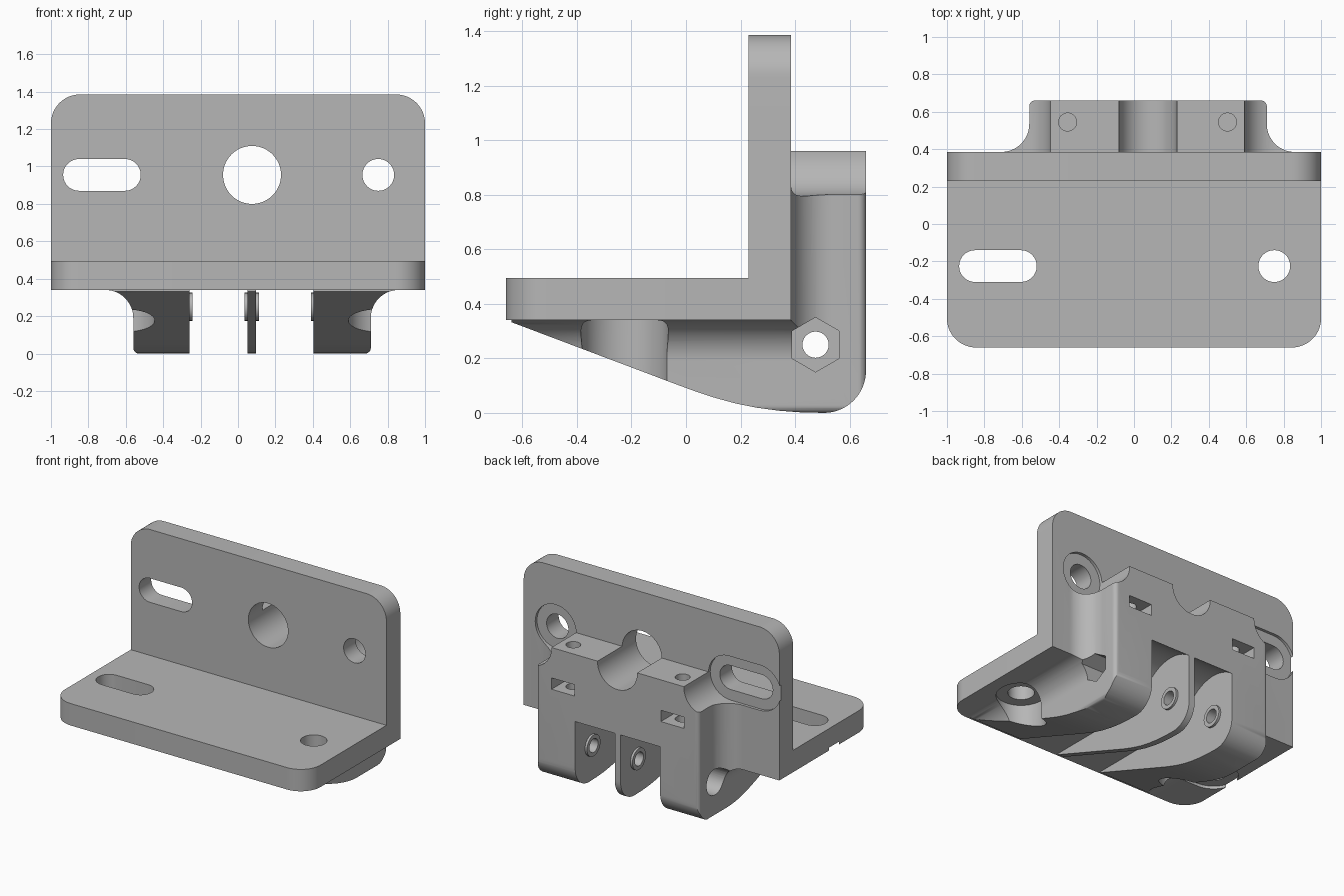
import bpy, bmesh
from math import sin, cos, pi, radians
from mathutils import Vector

if "Cube" in bpy.data.objects:
    bpy.data.objects.remove(bpy.data.objects["Cube"], do_unlink=True)

grey = bpy.data.materials.new("plain_grey")
colour = (0.47, 0.47, 0.47, 1)
grey.use_nodes = True
grey.diffuse_color = colour
grey.node_tree.nodes["Principled BSDF"].inputs["Base Color"].default_value = colour


def arc(cx, cy, r, start, end, n=16):
    return [(cx + r * cos(radians(start + (end - start) * i / n)),
             cy + r * sin(radians(start + (end - start) * i / n))) for i in range(n + 1)]


def circle(cx, cy, r, n=48):
    return arc(cx, cy, r, 0, 360 - 360 / n, n - 1)


def stadium(x1, x2, y, r):
    return arc(x1, y, r, 90, 270) + arc(x2, y, r, -90, 90)


def rect(a1, a2, b1, b2):
    return [(a1, b1), (a2, b1), (a2, b2), (a1, b2)]


def prism(name, pts, axis, lo, hi):
    """Extrude a flat outline along one axis."""
    place = {"x": lambda a, b, t: (t, a, b),
             "y": lambda a, b, t: (a, t, b),
             "z": lambda a, b, t: (a, b, t)}[axis]
    bm = bmesh.new()
    face = bm.faces.new([bm.verts.new(place(a, b, lo)) for a, b in pts])
    new = bmesh.ops.extrude_face_region(bm, geom=[face])["geom"]
    bmesh.ops.translate(bm, verts=[v for v in new if isinstance(v, bmesh.types.BMVert)],
                        vec=Vector(place(0, 0, hi - lo)))
    bmesh.ops.recalc_face_normals(bm, faces=bm.faces)
    mesh = bpy.data.meshes.new(name)
    bm.to_mesh(mesh)
    bm.free()
    mesh.materials.append(grey)
    obj = bpy.data.objects.new(name, mesh)
    bpy.context.collection.objects.link(obj)
    return obj


def combine(target, tool, operation="DIFFERENCE"):
    bpy.context.view_layer.objects.active = target
    mod = target.modifiers.new("join", "BOOLEAN")
    mod.operation, mod.solver, mod.object = operation, "EXACT", tool
    bpy.ops.object.modifier_apply(modifier=mod.name)
    bpy.data.objects.remove(tool, do_unlink=True)


def cut(target, pts, axis, lo, hi):
    combine(target, prism("cutter", pts, axis, lo, hi))


# Main sizes
MID, HALF, FLARE = 0.075, 0.635, 0.15
BACK, UNDER, CORNER = 0.385, 0.34, 0.155
BOLT = (0.475, 0.25)
SLOTS = [(-0.26, 0.05), (0.095, 0.405)]


def plate_outline(near, far):
    """Plate outline, rounded at the far end."""
    s = 1 if far > near else -1
    c = far - s * CORNER
    return ([(-1, near), (1, near)] + arc(1 - CORNER, c, CORNER, 0, s * 90)
            + arc(-1 + CORNER, c, CORNER, s * 90, s * 180))


def flared_outline(inside, surface, end):
    """Block width that flares into a plate and is rounded at its outer end."""
    s = 1 if end > surface else -1
    r = 0.03
    half = [(HALF + FLARE, inside)]
    half += arc(HALF + FLARE, surface + s * FLARE, FLARE, -s * 90, -s * 180)
    half += arc(HALF - r, end - s * r, r, 0, s * 90, 8)
    return [(MID + a, b) for a, b in half] + [(MID - a, b) for a, b in reversed(half)]


# Angle plates
bracket = prism("mounting_bracket", plate_outline(BACK, -0.66), "z", UNDER, 0.495)
combine(bracket, prism("wall", plate_outline(UNDER, 1.385), "y", 0.23, BACK), "UNION")

# Hinge block: side profile limited by the two flared outlines
side = [(-0.64, 0.36), (-0.64, 0.3325), (-0.05, 0.11), (0.02, 0.084), (0.1, 0.057),
        (0.18, 0.035), (0.26, 0.019), (0.34, 0.008), (0.42, 0.002)]
side += arc(0.505, 0.155, 0.155, -90, 0)
side += [(0.66, 0.96), (0.37, 0.96), (0.37, 0.36)]
block = prism("hinge_block", side, "x", -0.9, 0.95)
combine(block, prism("flare", flared_outline(-0.8, BACK, 0.66), "z", -0.1, 1.2), "INTERSECT")
combine(block, prism("flare", flared_outline(1.2, UNDER, 0.0), "y", -0.8, 0.8), "INTERSECT")
for x1, x2 in SLOTS:
    cut(block, rect(-0.8, 0.8, -0.1, UNDER + 0.005), "x", x1, x2)
combine(bracket, block, "UNION")

# Round clearance for the hinge arms
for x1, x2 in SLOTS:
    cut(bracket, circle(*BOLT, 0.3, 64), "x", x1, x2)

# Screw holes and screw head clearance in both plates
for axis, level, hole, head in (("y", 0.955, (0.1, 0.5), (BACK - 0.02, 0.8)),
                                ("z", -0.225, (0.2, 0.6), (-0.1, UNDER + 0.02))):
    for r, span in ((0.16, head), (0.085, hole)):
        cut(bracket, circle(0.75, level, r), axis, *span)
        cut(bracket, stadium(-0.85, -0.605, level, r), axis, *span)

# Large centre bore
cut(bracket, circle(MID, 0.955, 0.155, 64), "y", 0.1, 0.8)

# Spacer rings beside the hinge arms
for x1, x2 in SLOTS:
    for a, b in ((x1 - 0.01, x1 + 0.016), (x2 - 0.016, x2 + 0.01)):
        combine(bracket, prism("spacer", circle(*BOLT, 0.075), "x", a, b), "UNION")

# Hinge bolt bore, head recess and hexagonal nut recess
cut(bracket, circle(*BOLT, 0.048, 32), "x", -0.9, 0.9)
cut(bracket, circle(*BOLT, 0.095, 32), "x", -0.9, -0.42)
cut(bracket, arc(*BOLT, 0.1, 30, 330, 5), "x", 0.57, 0.9)

# Top screw holes with nut slots open to the back
for x in (-0.355, 0.5):
    cut(bracket, circle(x, 0.545, 0.048, 32), "z", 0.55, 1.1)
    cut(bracket, rect(x - 0.09, x + 0.09, 0.665, 0.745), "y", 0.44, 0.8)

bpy.ops.object.select_all(action="DESELECT")
bracket.select_set(True)
bpy.context.view_layer.objects.active = bracket
bpy.ops.object.shade_smooth_by_angle(angle=radians(30))
